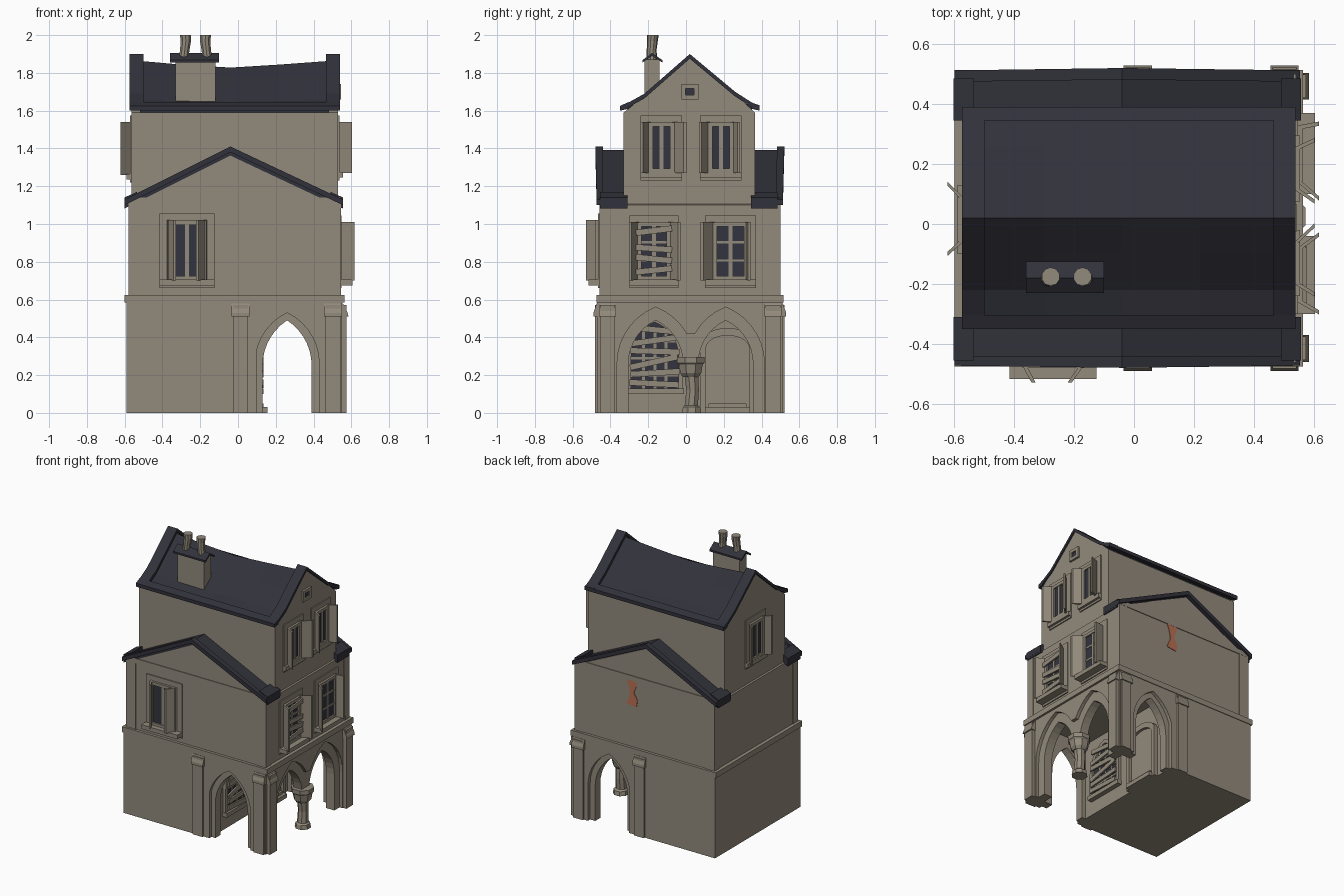
import bpy, bmesh, math
from mathutils import Matrix

if "Cube" in bpy.data.objects:
    bpy.data.objects.remove(bpy.data.objects["Cube"])

def material(name, c):
    m = bpy.data.materials.new(name)
    m.diffuse_color = (*c, 1)
    m.use_nodes = True
    m.node_tree.nodes["Principled BSDF"].inputs["Base Color"].default_value = m.diffuse_color
    return m

STONE = material("stone", (0.29, 0.255, 0.20))
SLATE = material("slate", (0.031, 0.031, 0.043))
GLASS = material("window_glass", (0.033, 0.034, 0.050))
BRICK = material("exposed_brick", (0.48, 0.16, 0.085))
I = Matrix()

def loft(name, rings, mat, M=I):
    bm = bmesh.new()
    vs = [[bm.verts.new(M @ Matrix.Translation(p).translation) for p in r] for r in rings]
    n = len(vs[0])
    for a, b in zip(vs, vs[1:]):
        for i in range(n):
            bm.faces.new((a[i], a[(i + 1) % n], b[(i + 1) % n], b[i]))
    bm.faces.new(vs[0][::-1])
    bm.faces.new(vs[-1])
    bmesh.ops.recalc_face_normals(bm, faces=bm.faces)
    me = bpy.data.meshes.new(name)
    bm.to_mesh(me)
    bm.free()
    me.materials.append(mat)
    o = bpy.data.objects.new(name, me)
    bpy.context.collection.objects.link(o)
    return o

def prism(name, pts, axis, lo, hi, mat=STONE, M=I):
    f = {'x': lambda p, t: (t, p[0], p[1]), 'y': lambda p, t: (p[0], t, p[1]),
         'z': lambda p, t: (p[0], p[1], t)}[axis]
    return loft(name, [[f(p, t) for p in pts] for t in (lo, hi)], mat, M)

def box(name, x0, x1, y0, y1, z0, z1, mat=STONE, M=I):
    return prism(name, [(x0, y0), (x1, y0), (x1, y1), (x0, y1)], 'z', z0, z1, mat, M)

def tube(name, stations, n, mat=STONE):
    return loft(name, [[(x + r * math.cos(2 * math.pi * (i + .5) / n), y + r * math.sin(2 * math.pi * (i + .5) / n), z)
                        for i in range(n)] for x, y, z, r in stations], mat)

def arch(cx, hw, spring, apex, zl=0, zr=0, n=7):
    """Outline from left foot over the crown to right foot."""
    rise = apex - spring
    if rise > hw:
        R = (hw * hw + rise * rise) / (2 * hw)
        end = math.acos((R - hw) / R)
        half = [(hw - R + R * math.cos(end * i / n), spring + R * math.sin(end * i / n)) for i in range(n + 1)]
    else:
        half = [(hw * math.cos(math.pi / 2 * i / n), spring + rise * math.sin(math.pi / 2 * i / n)) for i in range(n + 1)]
    left = [(cx - u, z) for u, z in half]
    right = [(cx + u, z) for u, z in half[-2::-1]]
    return [(cx - hw, zl)] + left + right + [(cx + hw, zr)]

# ---- ground floor: solid block, porch ceiling, string course
box("ground_floor", -.59, .10, -.47, .51, 0, .6)
box("porch_ceiling", .05, .55, -.465, .505, .57, .62)
box("string_course", -.6, .565, -.475, .515, .585, .625)

# ---- arcade walls, each an outer layer with a wider arch and an inner layer
def wall(foot, lo, hi):
    return [(lo, 0)] + foot + [(hi, 0), (hi, .6), (lo, .6)]

for name, outer, inner, deep in (("front", -.47, -.445, -.385), ("back", .51, .485, .425)):
    prism(name + "_arcade_outer", wall(arch(.26, .17, .26, .53), .0, .55), 'y', outer, inner)
    prism(name + "_arcade_inner", wall(arch(.26, .13, .25, .49), .0, .55), 'y', inner, deep)
    s = 1 if outer > 0 else -1
    for x0, x1 in ((-.035, .06), (.455, .55)):  # pilasters with sloped caps
        box(name + "_pilaster", x0 + .008, x1 - .008, outer - s * .01, outer + s * .012, 0, .57)
        prism(name + "_pilaster_cap", [(outer, .51), (outer + s * .02, .51), (outer + s * .02, .53),
              (outer + s * .003, .58), (outer, .58)], 'x', x0, x1)

L, R = arch(-.16, .145, .26, .49, 0, .27), arch(.21, .145, .26, .49, .27, 0)
prism("side_arcade_inner", wall(L + R, -.46, .50), 'x', .46, .525)
L, R = arch(-.16, .205, .26, .56), arch(.21, .205, .26, .56)
meet = [p for p in L if p[0] < .02] + [(.025, .42)] + [p for p in R if p[0] > .03]
prism("side_arcade_outer", wall(meet, -.47, .51), 'x', .525, .55)
for y0, y1 in ((-.46, -.37), (.415, .505)):
    box("side_pilaster", .54, .575, y0 + .006, y1 - .006, 0, .57)
    prism("side_pilaster_cap", [(.54, .51), (.585, .51), (.58, .53), (.555, .58), (.54, .58)], 'y', y0, y1)

# ---- porch column
tube("column_shaft", [(.5, .03, 0, .055), (.5, .03, .03, .05), (.5, .028, .04, .038), (.5, .035, .12, .036),
                      (.5, .028, .21, .04)], 8)
tube("column_capital", [(.5, .025, .19, .045), (.5, .025, .21, .06), (.5, .025, .255, .068),
                        (.5, .025, .265, .078), (.5, .025, .295, .078)], 8)

# ---- porch interior: door and boarded window
P = Matrix.Translation((.10, 0, 0)) @ Matrix.Rotation(math.pi / 2, 4, 'Z')
prism("door_surround", arch(.22, .145, .36, .45) + arch(.22, .115, .34, .41)[::-1], 'y', 0, -.03, STONE, P)
prism("door_leaf", arch(.22, .115, .34, .41), 'y', 0, -.01, STONE, P)
box("door_step", .10, .34, -.055, 0, 0, .03, STONE, P)
box("door_upper_step", .12, .32, -.035, 0, .03, .05, STONE, P)
prism("porch_window_glass", arch(-.165, .13, .3, .48, .13, .13), 'y', 0, -.006, GLASS, P)
prism("porch_window_frame", arch(-.165, .15, .3, .51, .11, .11) + arch(-.165, .125, .3, .48, .13, .13)[::-1],
      'y', 0, -.022, STONE, P)
box("porch_window_sill", -.32, -.01, -.035, 0, .10, .13, STONE, P)
for u in (-.225, -.165, -.105):
    box("porch_window_bar", u - .008, u + .008, -.012, 0, .13, .45, STONE, P)
for z in (.2, .29, .38):
    box("porch_window_bar", -.29, -.04, -.012, 0, z - .007, z + .007, STONE, P)

def board(u, z, length, tilt, M):
    T = M @ Matrix.Translation((u, -.03, z)) @ Matrix.Rotation(tilt, 4, 'Y')
    box("nailed_board", -length / 2, length / 2, -.006, .006, -.016, .016, STONE, T)

for i, t in enumerate((.05, -.06, -.22, .03, -.14, .1)):
    board(-.17 + .006 * (i % 2), .155 + i * .057, .26 - .02 * (i > 3), t, P)

# ---- first floor with front and back gables
gable = [(-.575, .6), (.54, .6), (.54, 1.1), (-.04, 1.37), (-.575, 1.1)]
prism("first_floor", gable, 'y', -.455, .495)
for x0, x1 in ((-.579, -.5), (.475, .545)):
    for y0, y1 in ((-.459, -.40), (.44, .499)):
        box("corner_strip", x0, x1, y0, y1, .62, 1.11)
for y0, y1 in ((-.460, -.44), (.48, .500)):
    box("gable_band", -.575, .54, y0, y1, 1.105, 1.14)

# ---- lower roof: field, raised verge and eave for front and back
def chevron(name, lift, y0, y1, t=.03):
    top = [(-.6, 1.13 + lift), (-.04, 1.41 + lift), (.555, 1.13 + lift)]
    o = prism(name, top + [(x, z - t) for x, z in top[::-1]], 'y', y0, y1, SLATE)
    for v in o.data.vertices:  # ridge leans outward
        if abs(v.co.x + .04) < .01 and abs(v.co.y) > .44:
            v.co.y *= 1.015

for name, f0, f1, v0, v1 in (("front", -.455, -.31, -.473, -.44), ("back", .345, .485, .475, .513)):
    chevron(name + "_lower_roof", -.018, f0, f1)
    chevron(name + "_roof_verge", 0, v0, v1)
    for a, b in ((-.602, -.535), (.557, .49)):
        prism(name + "_roof_eave", [(a, 1.095), (a, 1.14), (b, 1.17), (b, 1.12)], 'y', f0, f1, SLATE)

# ---- upper floor and saddle roof
PROF = [(-.35, 1.625), (-.31, 1.64), (-.22, 1.69), (-.1, 1.795), (.02, 1.9),
        (.14, 1.8), (.26, 1.7), (.35, 1.642), (.39, 1.628)]
def upper(drop):
    return [(-.33, 1.05), (-.33, 1.59)] + [(y, z - drop) for y, z in PROF[2:7]] + [(.365, 1.59), (.365, 1.05)]

prism("upper_floor", upper(.1), 'x', -.565, .53)
for x0, x1 in ((-.565, -.515), (.48, .53)):
    prism("upper_gable", upper(.012), 'x', x0, x1)
for x0, x1 in ((-.575, -.50), (.465, .54)):
    prism("roof_barge", PROF + [(y, z - .025) for y, z in PROF[::-1]], 'x', x0, x1, SLATE)
rings = []
for x, sag in ((-.55, 0), (-.3, .022), (-.04, .038), (.22, .022), (.52, 0)):
    top = [(y, z - .022 - .012 * (z > 1.65) - sag * (z - 1.62) / .28) for y, z in PROF[1:-1]]
    rings.append([(x, y, z) for y, z in top] + [(x, y, z - .03) for y, z in top[::-1]])
loft("upper_roof", rings, SLATE)
for y0, y1 in ((-.35, -.305), (.39, .345)):
    prism("roof_eave", [(y0, 1.60), (y0, 1.625), (y1, 1.645), (y1, 1.61)], 'x', -.575, .54, SLATE)

# ---- chimney
box("chimney_stack", -.33, -.12, -.22, -.14, 1.64, 1.87)
prism("chimney_cap", [(-.23, 1.855), (-.18, 1.89), (-.125, 1.855), (-.125, 1.868), (-.18, 1.905), (-.23, 1.868)],
      'x', -.36, -.10, SLATE)
for x, s in ((-.28, 1), (-.17, -1)):
    tube("chimney_pot", [(x - s * .008, -.18, 1.87, .028), (x - s * .002, -.182, 1.92, .026),
                         (x + s * .004, -.178, 1.97, .029), (x + s * .002, -.176, 2.0, .031)], 10)

# ---- windows, in a local frame whose -y points out of the wall
FRONT = Matrix.Translation((0, -.457, 0))
SIDE = Matrix.Translation((.54, 0, 0)) @ Matrix.Rotation(math.pi / 2, 4, 'Z')
SIDE_UP = Matrix.Translation((.53, 0, 0)) @ Matrix.Rotation(math.pi / 2, 4, 'Z')
LEFT_UP = Matrix.Translation((-.565, 0, 0)) @ Matrix.Rotation(-math.pi / 2, 4, 'Z')

def ring(name, a, b, z0, z1, w, d, M):
    box(name, a, a + w, -d, 0, z0, z1, STONE, M)
    box(name, b - w, b, -d, 0, z0, z1, STONE, M)
    box(name, a + w, b - w, -d, 0, z1 - w, z1, STONE, M)
    box(name, a + w, b - w, -d, 0, z0, z0 + w, STONE, M)

def window(M, a, b, z0, z1, shutters, out, sill, rows):
    box("window_surround", a - .05, b + .05, -.008, 0, z0 - .05, z1 + .045, STONE, M)
    box("window_pane", a, b, -.012, 0, z0, z1, GLASS, M)
    ring("window_frame", a - .008, b + .008, z0 - .008, z1 + .008, .022, .024, M)
    c = (a + b) / 2
    box("window_mullion", c - .010, c + .010, -.019, 0, z0, z1, STONE, M)
    for i in range(1, rows):
        z = z0 + (z1 - z0) * i / rows
        box("window_bar", a, b, -.016, 0, z - .006, z + .006, STONE, M)
    box("window_sill", a - .05, b + .05, -sill, 0, z0 - .035, z0 - .005, STONE, M)
    for h, t in shutters:
        prism("shutter", [(h - .007, -.008), (h + .007, -.008), (t + .007, -out), (t - .007, -out)],
              'z', z0 - .01, z1 + .01, STONE, M)

window(FRONT, -.365, -.175, .71, 1.01, ((-.37, -.335), (-.17, -.215)), .073, .06, 1)
window(SIDE, -.25, -.09, .71, 1.0, ((-.255, -.295), (-.085, -.035)), .078, .065, 3)
window(SIDE, .15, .32, .71, 1.0, ((.145, .085), (.322, .335)), .078, .065, 3)
window(SIDE_UP, -.19, -.07, 1.28, 1.53, ((-.195, -.235), (-.065, -.005)), .073, .025, 1)
window(SIDE_UP, .125, .245, 1.28, 1.53, ((.12, .075), (.25, .28)), .073, .025, 1)
window(LEFT_UP, -.08, .05, 1.27, 1.53, ((-.085, -.135), (.055, .10)), .058, .025, 1)
for z, t in ((.965, -.12), (.87, .07), (.815, .1), (.755, -.1)):
    board(-.17, z, .19, t, SIDE)

# ---- attic vent
ring("vent_frame", -.025, .065, 1.66, 1.74, .022, .015, SIDE_UP)
box("vent_opening", -.005, .045, -.005, 0, 1.68, 1.72, GLASS, SIDE_UP)

# ---- patch of bare brick on the back wall
prism("brick_patch", [(.13, 1.11), (.05, 1.12), (.05, 1.07), (.07, 1.02), (.04, .97), (.05, .92),
                      (.13, .93), (.10, 1.0), (.11, 1.06)], 'y', .49, .499, BRICK)
